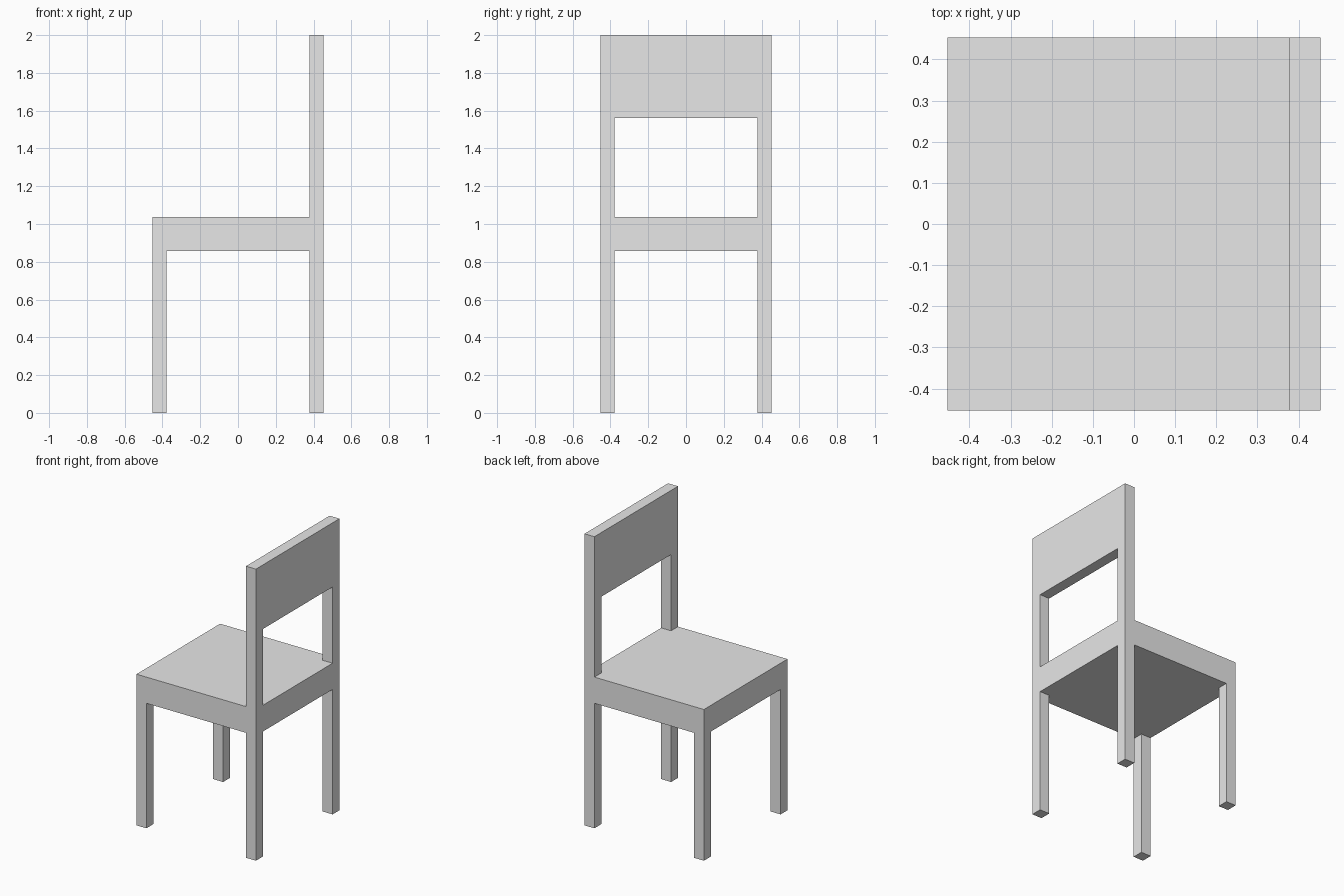
import bpy
import bmesh
from mathutils import Vector

cube = bpy.data.objects.get("Cube")
if cube:
    bpy.data.objects.remove(cube, do_unlink=True)

# One plain grey for the whole chair
grey = bpy.data.materials.new("light_grey")
grey.use_nodes = True
grey.diffuse_color = (0.8, 0.8, 0.8, 1)
grey.node_tree.nodes["Principled BSDF"].inputs["Base Color"].default_value = (0.8, 0.8, 0.8, 1)

HALF = 0.453        # half the seat width and depth
INNER = 0.378       # inner side of the posts
SEAT_BOTTOM, SEAT_TOP = 0.857, 1.037
PANEL_BOTTOM, TOP = 1.56, 2.0


def box(name, low, high):
    """Add a box that spans two opposite corners."""
    low, high = Vector(low), Vector(high)
    bm = bmesh.new()
    bmesh.ops.create_cube(bm, size=1)
    bmesh.ops.scale(bm, vec=high - low, verts=bm.verts)
    bmesh.ops.translate(bm, vec=(low + high) / 2, verts=bm.verts)
    mesh = bpy.data.meshes.new(name)
    bm.to_mesh(mesh)
    bm.free()
    mesh.materials.append(grey)
    obj = bpy.data.objects.new(name, mesh)
    bpy.context.collection.objects.link(obj)


# Solid seat block
box("seat", (-HALF, -HALF, SEAT_BOTTOM), (HALF, HALF, SEAT_TOP))

# Legs at the corners, and posts that carry the backrest on the +x side
for side, y0, y1 in (("near", -HALF, -INNER), ("far", INNER, HALF)):
    box(f"open_leg_{side}", (-HALF, y0, 0), (-INNER, y1, SEAT_BOTTOM))
    box(f"backrest_leg_{side}", (INNER, y0, 0), (HALF, y1, SEAT_BOTTOM))
    box(f"backrest_post_{side}", (INNER, y0, SEAT_TOP), (HALF, y1, PANEL_BOTTOM))

# Backrest panel
box("backrest_panel", (INNER, -HALF, PANEL_BOTTOM), (HALF, HALF, TOP))
